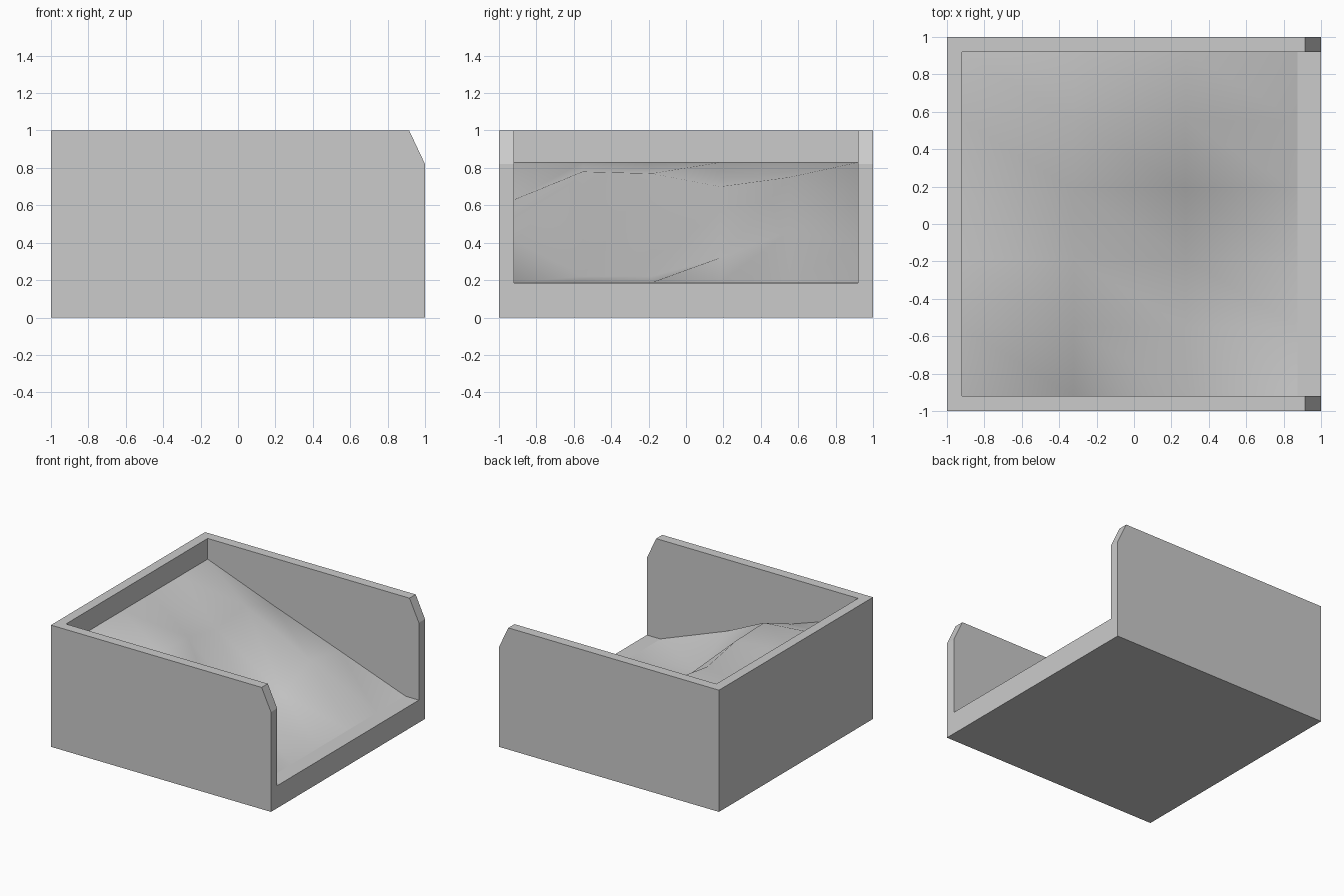
import bpy, bmesh

if "Cube" in bpy.data.objects:
    bpy.data.objects.remove(bpy.data.objects["Cube"])

WALL, FLOOR = 0.92, 0.185


def mesh_object(name, bm):
    bmesh.ops.recalc_face_normals(bm, faces=bm.faces)
    me = bpy.data.meshes.new(name)
    bm.to_mesh(me)
    bm.free()
    ob = bpy.data.objects.new(name, me)
    bpy.context.collection.objects.link(ob)
    return ob


def extrude_profile(name, profile, half):
    """Extrude an x/z outline along y, from -half to half."""
    bm = bmesh.new()
    face = bm.faces.new([bm.verts.new((x, -half, z)) for x, z in profile])
    ext = bmesh.ops.extrude_face_region(bm, geom=[face])
    verts = [v for v in ext["geom"] if isinstance(v, bmesh.types.BMVert)]
    bmesh.ops.translate(bm, verts=verts, vec=(0, 2 * half, 0))
    return mesh_object(name, bm)


# Bin: chamfered block, hollowed from the top and the open +x end
bin_body = extrude_profile(
    "open_bin", [(-1, 0), (1, 0), (1, 0.82), (0.915, 1), (-1, 1)], 1)
cutter = extrude_profile(
    "cavity_cutter", [(-WALL, FLOOR), (1.3, FLOOR), (1.3, 1.3), (-WALL, 1.3)], WALL)
cutter.hide_render = True
cutter.hide_viewport = True
mod = bin_body.modifiers.new("cavity", "BOOLEAN")
mod.operation = "DIFFERENCE"
mod.solver = "EXACT"
mod.object = cutter

# Sloping heap: rows run front (-y) to back, columns high (-x) to low (+x)
heights = [
    (0.83, 0.63, 0.41, 0.187),
    (0.83, 0.78, 0.22, 0.187),
    (0.83, 0.77, 0.22, 0.187),
    (0.83, 0.70, 0.32, 0.187),
    (0.83, 0.75, 0.46, 0.187),
    (0.83, 0.61, 0.40, 0.187),
]
bm = bmesh.new()
grid = [[bm.verts.new((-WALL + 0.598 * i, -WALL + 0.368 * j, z))
         for i, z in enumerate(row)] for j, row in enumerate(heights)]
for j in range(5):
    for i in range(3):
        a, b = grid[j][i], grid[j][i + 1]
        c, d = grid[j + 1][i + 1], grid[j + 1][i]
        for tri in ((a, b, d), (b, c, d)):
            bm.faces.new(tri).smooth = True
heap = mesh_object("sloping_heap", bm)
if heap.data.polygons[0].normal.z < 0:
    heap.data.flip_normals()
